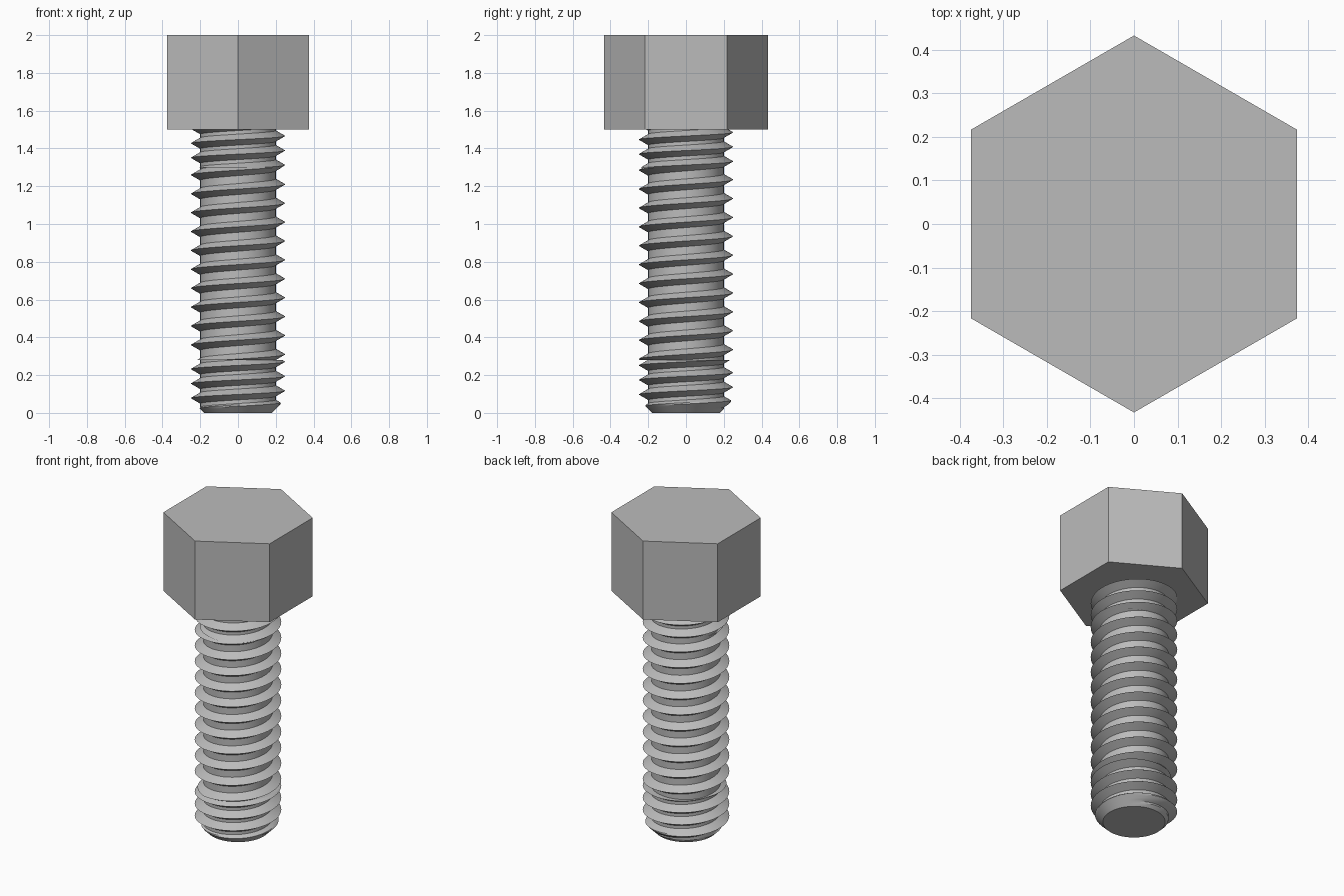
import bpy
import bmesh
import math

cube = bpy.data.objects.get("Cube")
if cube:
    bpy.data.objects.remove(cube, do_unlink=True)

ROOT, CREST = 0.2, 0.25
HALF_BASE = 0.029          # half the width of one thread ridge
SIDES = 72

steel = bpy.data.materials.new("grey steel")
steel.use_nodes = True
grey = (0.5, 0.5, 0.5, 1)
steel.diffuse_color = grey
steel.node_tree.nodes["Principled BSDF"].inputs["Base Color"].default_value = grey


def finish(obj):
    """Give the part its colour and smooth all but the sharp edges."""
    obj.data.materials.clear()
    obj.data.materials.append(steel)
    bpy.ops.object.select_all(action='DESELECT')
    obj.select_set(True)
    bpy.context.view_layer.objects.active = obj
    bpy.ops.object.shade_smooth_by_angle(angle=math.radians(25))


def threaded_rod(name, low, high, pitch, crest_z):
    """Closed rod from low to high; a crest passes crest_z on the +x side."""
    # Offsets of the profile rows within one turn, split for the tip chamfer
    flank = [HALF_BASE * i / 4 for i in range(-4, 5)]
    offsets = flank + [pitch / 2]
    first = math.floor((low - crest_z) / pitch) - 2
    last = math.ceil((high - crest_z) / pitch) + 2

    def radius(z, turn):
        d = (z - crest_z - pitch * turn) / pitch
        d = abs(d - round(d)) * pitch
        ridge = max(0, 1 - d / HALF_BASE)
        return min(ROOT + (CREST - ROOT) * ridge, 0.18 + z)

    bm = bmesh.new()
    columns = []
    for s in range(SIDES + 1):
        turn = s / SIDES
        a = math.tau * turn
        column = [bm.verts.new((0, 0, low))]
        for k in range(first, last + 1):
            for off in offsets:
                z = crest_z + pitch * (k + turn) + off
                z = min(high, max(low, z))
                r = radius(z, turn)
                column.append(bm.verts.new((r * math.cos(a), r * math.sin(a), z)))
        column.append(bm.verts.new((0, 0, high)))
        columns.append(column)

    # Join neighbouring columns, then weld the seam and the clipped rows
    for c, d in zip(columns, columns[1:]):
        for i in range(len(c) - 1):
            bm.faces.new((c[i], d[i], d[i + 1], c[i + 1]))
    bmesh.ops.remove_doubles(bm, verts=bm.verts, dist=0.0001)
    bmesh.ops.recalc_face_normals(bm, faces=bm.faces)
    mesh = bpy.data.meshes.new(name)
    bm.to_mesh(mesh)
    bm.free()
    obj = bpy.data.objects.new(name, mesh)
    bpy.context.collection.objects.link(obj)
    finish(obj)


# Hexagonal head with corners towards the front and back
bpy.ops.mesh.primitive_cylinder_add(vertices=6, radius=0.433, depth=0.5,
                                    location=(0, 0, 1.75))
head = bpy.context.object
head.name = "hex_head"
finish(head)

# Shank: fine thread at both ends, coarser thread between
threaded_rod("lower_thread", 0, 0.28, 0.0769, 0.04)
threaded_rod("middle_thread", 0.28, 1.3, 0.1, 1.21)
threaded_rod("upper_thread", 1.3, 1.5, 0.0769, 1.466)
